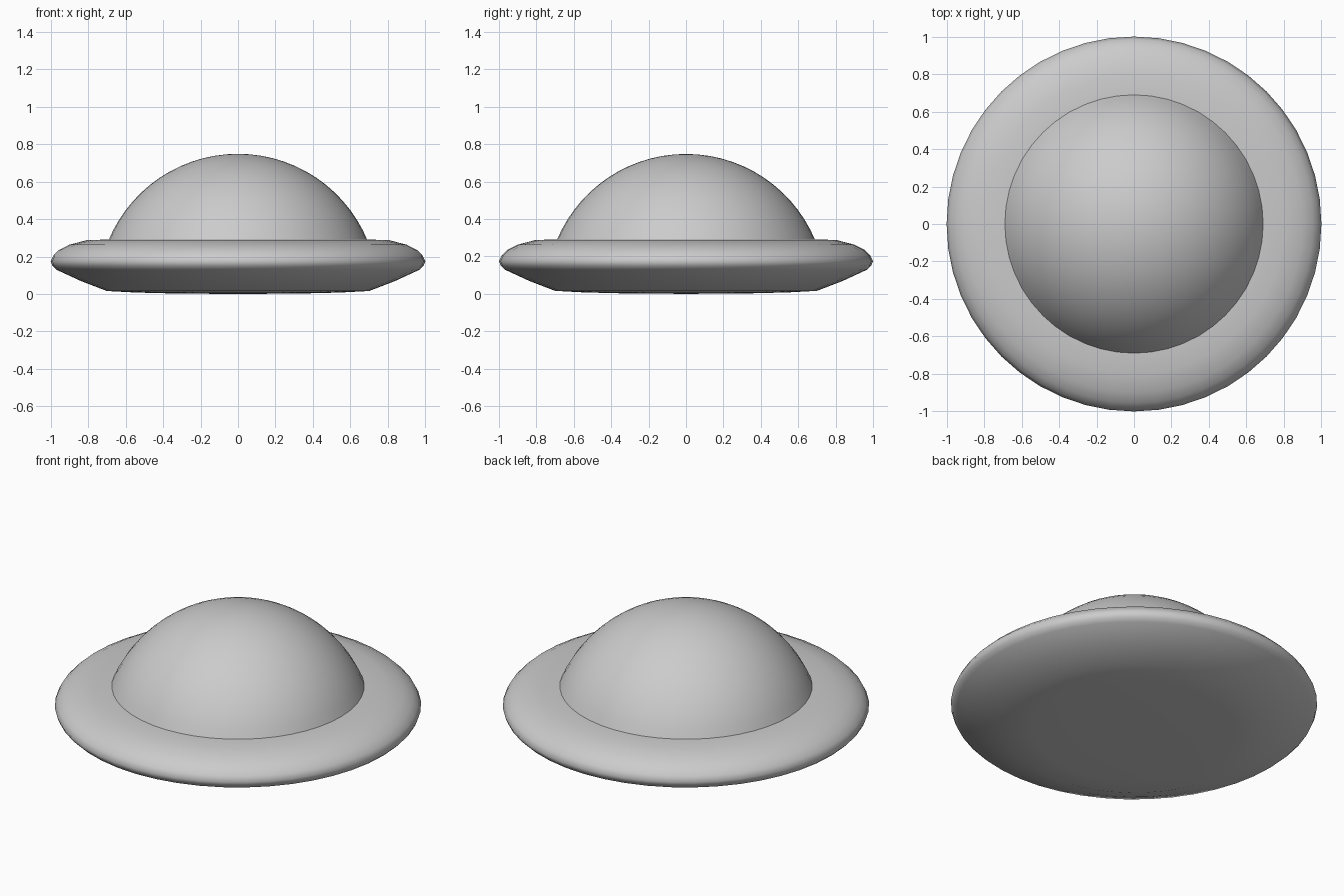
import bpy, bmesh
from math import sin, cos, pi, radians

if "Cube" in bpy.data.objects:
    bpy.data.objects.remove(bpy.data.objects["Cube"])


def lathe(name, profile, segments=48):
    """Spin a (radius, height) profile around the z axis."""
    bm = bmesh.new()
    verts = [bm.verts.new((r, 0, z)) for r, z in profile]
    edges = [bm.edges.new(pair) for pair in zip(verts, verts[1:])]
    bmesh.ops.spin(bm, geom=verts + edges, cent=(0, 0, 0), axis=(0, 0, 1),
                   angle=2 * pi, steps=segments, use_duplicate=False)
    bmesh.ops.remove_doubles(bm, verts=bm.verts, dist=1e-4)
    bmesh.ops.recalc_face_normals(bm, faces=bm.faces)
    mesh = bpy.data.meshes.new(name)
    bm.to_mesh(mesh)
    bm.free()
    mesh.shade_smooth()
    obj = bpy.data.objects.new(name, mesh)
    bpy.context.collection.objects.link(obj)
    return obj


# Saucer body: shallow belly, rounded rim, flat deck up to the dome
lathe("saucer_body", [
    (0, 0), (0.35, 0.003), (0.55, 0.008), (0.70, 0.016), (0.84, 0.07),
    (0.97, 0.13), (0.99, 0.15), (1.0, 0.175), (0.985, 0.205),
    (0.955, 0.235), (0.90, 0.263), (0.80, 0.289), (0.66, 0.29)])

# Dome: spherical cap seated in the deck
R = 0.748
start = radians(22.2)
steps = 14
lathe("dome", [(R * cos(start + (pi / 2 - start) * i / steps),
                R * sin(start + (pi / 2 - start) * i / steps))
               for i in range(steps + 1)])
